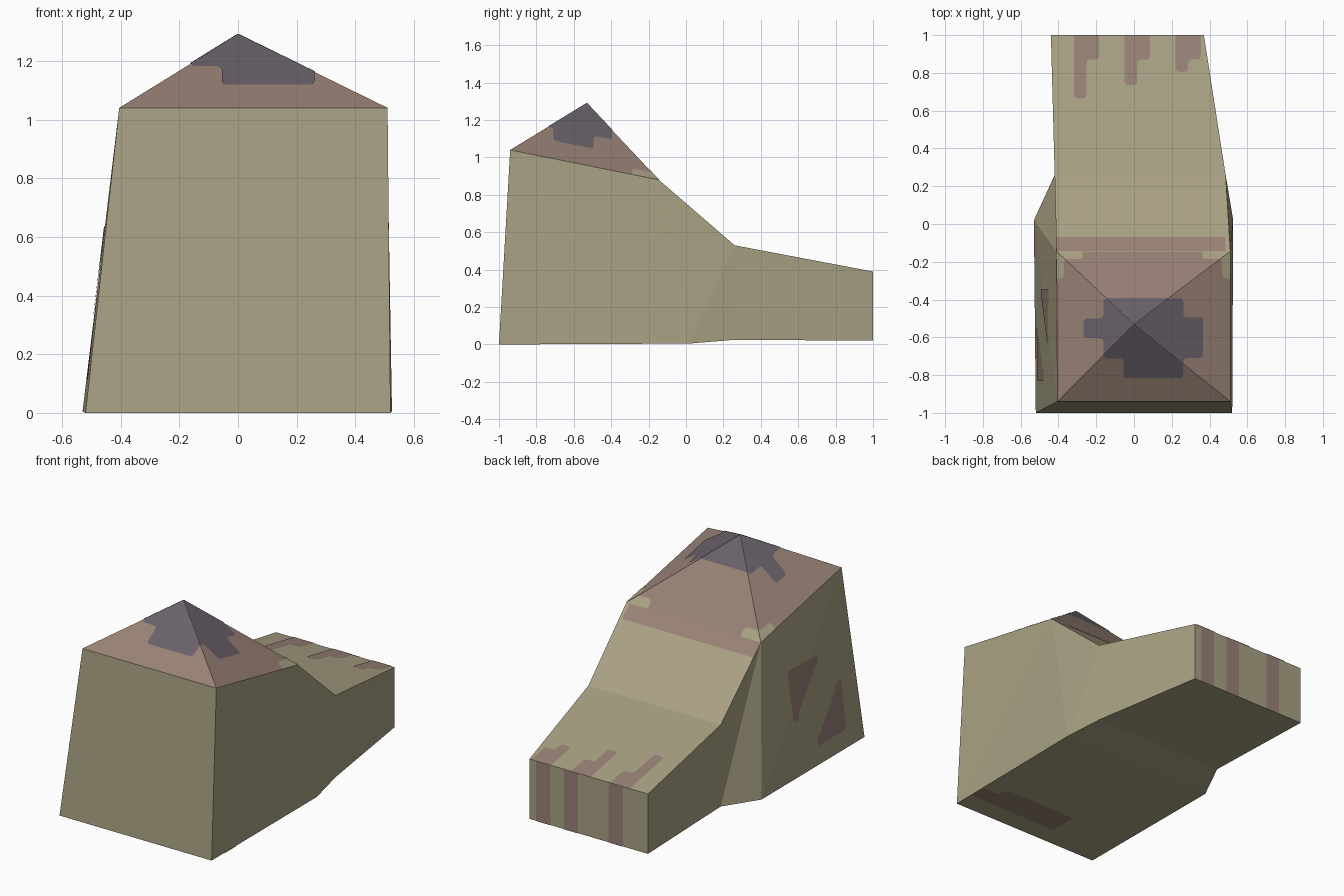
import bpy, bmesh
from mathutils import Vector

if "Cube" in bpy.data.objects:
    bpy.data.objects.remove(bpy.data.objects["Cube"])


def material(name, rgb):
    m = bpy.data.materials.new(name)
    m.diffuse_color = (*rgb, 1)
    m.use_nodes = True
    m.node_tree.nodes["Principled BSDF"].inputs["Base Color"].default_value = m.diffuse_color
    return m


KHAKI = material("khaki", (0.40, 0.36, 0.23))
BROWN = material("dusty brown", (0.315, 0.222, 0.18))
SLATE = material("dark slate", (0.144, 0.122, 0.147))


def make_object(name, verts, faces, mats):
    me = bpy.data.meshes.new(name)
    me.from_pydata(verts, [], faces)
    for m in mats:
        me.materials.append(m)
    ob = bpy.data.objects.new(name, me)
    bpy.context.collection.objects.link(ob)
    return ob


# Body: four cross-sections from front to back, (y, z, x left, x right) for bottom and top
STATIONS = [
    ((-1, 0, -.52, .52), (-.94, 1.04, -.405, .51)),
    ((.02, .005, -.53, .525), (-.145, .88, -.41, .51)),
    ((.26, .025, -.42, .485), (.26, .53, -.42, .485)),
    ((1, .02, -.44, .37), (1, .39, -.44, .37)),
]
verts = []
for (by, bz, bl, br), (ty, tz, tl, tr) in STATIONS:
    verts += [Vector(p) for p in ((bl, by, bz), (br, by, bz), (tr, ty, tz), (tl, ty, tz))]
apex = len(verts)
verts.append(Vector((0, -.53, 1.29)))

faces, region = [], []


def add(name, *quad):
    # split quads so every painted patch lies on a true plane
    for k in range(1, len(quad) - 1):
        faces.append((quad[0], quad[k], quad[k + 1]))
        region.append(name)


add("front", 0, 1, 2, 3)
add("back", 13, 12, 15, 14)
for i in range(3):
    for j, side in enumerate(("bottom", "right", "top", "left")):
        a, b = 4 * i + j, 4 * i + (j + 1) % 4
        if side == "top" and i == 0:
            continue
        add(side + str(i), a, a + 4, b + 4, b)

# Pyramid roof
for name, a, b in (("roof", 3, 2), ("roof", 2, 6), ("roof", 6, 7), ("roof", 7, 3)):
    add(name, a, b, apex)

body = make_object("body", verts, faces, [KHAKI, BROWN])
for p, name in zip(body.data.polygons, region):
    p.material_index = 1 if name == "roof" else 0
bm = bmesh.new()
bm.from_mesh(body.data)
bmesh.ops.recalc_face_normals(bm, faces=bm.faces)
bm.to_mesh(body.data)
bm.free()


def rounded(pts, r=.022):
    """Polygon with softly rounded corners."""
    out = []
    pts = [Vector(p) for p in pts]
    for i, p in enumerate(pts):
        a, b = pts[i - 1] - p, pts[(i + 1) % len(pts)] - p
        a, b = (v.normalized() * min(r, v.length * .49) for v in (a, b))
        for t in (0, .33, .67, 1):
            out.append(p + a * (1 - t) ** 2 + b * t ** 2)
    return out


def rect(x0, x1, y0, y1):
    return [(x0, y0), (x1, y0), (x1, y1), (x0, y1)]


def paint(name, mat, target, axis, polys, r=.022):
    """Project flat outlines along an axis onto the named body region."""
    d = Vector([float(k == axis) for k in range(3)])
    u, v = [k for k in range(3) if k != axis]
    out_v, out_f = [], []
    for p in body.data.polygons:
        if region[p.index] != target:
            continue
        tri = [body.data.vertices[i].co.copy() for i in p.vertices]
        n, mid = p.normal.copy(), p.center.copy()
        bm = bmesh.new()
        for poly in polys:
            ring = []
            for q in (rounded(poly, r) if r else poly):
                co = Vector((0, 0, 0))
                co[u], co[v] = q[0], q[1]
                ring.append(bm.verts.new(co))
            bm.faces.new(ring)
        bmesh.ops.triangulate(bm, faces=bm.faces[:])
        for k in range(3):
            a, b = tri[k], tri[(k + 1) % 3]
            out = (b - a).cross(d)
            if out.dot(mid - a) > 0:
                out = -out
            bmesh.ops.bisect_plane(bm, geom=bm.verts[:] + bm.edges[:] + bm.faces[:], dist=1e-6,
                                   plane_co=a, plane_no=out.normalized(), clear_outer=True)
        for q in bm.verts:
            q.co += d * ((tri[0] - q.co).dot(n) / d.dot(n))
            q.co += n * .003
        for f in bm.faces:
            f.normal_update()
            co = [q.co.copy() for q in f.verts]
            if f.normal.dot(n) < 0:
                co.reverse()
            out_f.append(tuple(range(len(out_v), len(out_v) + len(co))))
            out_v += co
        bm.free()
    make_object(name, out_v, out_f, [mat])


# Dark cap around the roof peak
paint("roof_cap_patch", SLATE, "roof", 2, [[
    (-.16, -.395), (.26, -.395), (.26, -.495), (.365, -.495), (.365, -.71), (.26, -.71),
    (.26, -.815), (-.055, -.815), (-.055, -.71), (-.16, -.71), (-.16, -.605),
    (-.265, -.605), (-.265, -.50), (-.16, -.50)]])

# Khaki notches at the rear roof corners
paint("roof_corner_notches", KHAKI, "roof", 2, [
    [(-.46, -.14), (-.27, -.14), (-.27, -.187), (-.37, -.187), (-.37, -.29), (-.46, -.29)],
    [(.56, -.14), (.36, -.14), (.36, -.187), (.465, -.187), (.465, -.29), (.56, -.29)]])

# Brown band running from the roof onto the slope
paint("slope_band", BROWN, "top1", 2, [rect(-.45, .485, -.2, -.07)], 0)

# Drips on the tail top: a wide head and a narrow run of varying length
paint("tail_drips", BROWN, "top2", 2, [
    [(x, 1.05), (x + .134, 1.05), (x + .134, .87), (x + .067, .87), (x + .067, end), (x, end)]
    for x, end in ((-.318, .665), (-.05, .735), (.22, .805))])

# Upright stripes on the back
paint("back_stripes", BROWN, "back", 1,
      [rect(x, x + .096, -.05, .5) for x in (-.27, .037, .227)], 0)

# Two corner brackets on the left side
paint("side_brackets", BROWN, "left0", 0, [
    [(-.345, .635), (-.63, .635), (-.63, .58), (-.405, .58), (-.405, .33), (-.345, .33)],
    [(-.83, .11), (-.55, .11), (-.55, .165), (-.77, .165), (-.77, .41), (-.83, .41)]])

# Bar under the front
paint("underside_bar", BROWN, "bottom0", 2, [[
    (.6, -.87), (-.11, -.87), (-.11, -.69), (.40, -.69), (.40, -.76), (.6, -.76)]])
